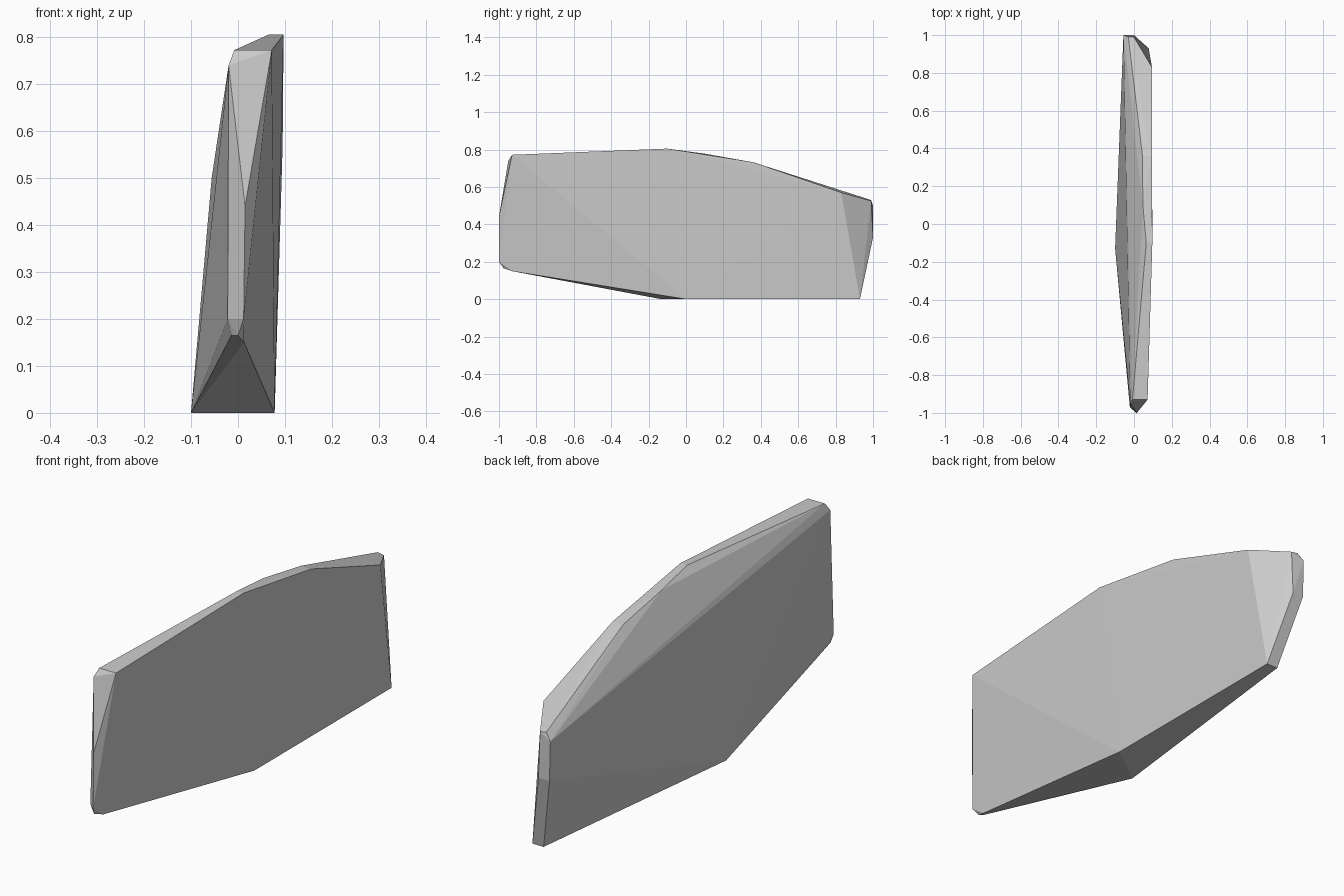
import bpy
import bmesh
from mathutils import Vector

default_cube = bpy.data.objects.get("Cube")
if default_cube:
    bpy.data.objects.remove(default_cube, do_unlink=True)


def make_material(name, colour):
    material = bpy.data.materials.new(name)
    material.use_nodes = True
    material.diffuse_color = colour
    shader = material.node_tree.nodes["Principled BSDF"]
    shader.inputs["Base Color"].default_value = colour
    shader.inputs["Roughness"].default_value = 0.9
    return material


def make_convex_block(name, corner_groups, material):
    """Wrap a flat-faced hull around groups of corner points."""
    mesh = bpy.data.meshes.new(name)
    bm = bmesh.new()
    for group in corner_groups:
        for corner in group:
            bm.verts.new(Vector(corner))
    hull = bmesh.ops.convex_hull(bm, input=bm.verts[:])
    # Drop corners that ended up inside the hull
    inner = [item for item in hull["geom_interior"] if isinstance(item, bmesh.types.BMVert)]
    bmesh.ops.delete(bm, geom=inner, context="VERTS")
    bmesh.ops.recalc_face_normals(bm, faces=bm.faces[:])
    bm.to_mesh(mesh)
    bm.free()
    for polygon in mesh.polygons:
        polygon.use_smooth = False
    mesh.materials.append(material)
    block = bpy.data.objects.new(name, mesh)
    bpy.context.scene.collection.objects.link(block)
    return block


# Broad left face of the slab
left_face = [
    (.072, -.93, .772), (.097, -.1, .805), (.095, .36, .732),
    (.095, .83, .57), (.078, .93, 0), (.078, 0, 0),
]

# Chipped upper edge along the right side
upper_edge = [
    (-.008, -.93, .772), (.02, -.42, .775), (.065, -.1, .805),
    (.047, .1, .778), (.045, .36, .732),
]

# Low right corners that tilt the slab outward
right_foot = [(-.1, -.13, 0), (.025, .93, 0)]

# Narrow front end with a rounded lower tip
front_end = [
    (-.02, -.95, .74), (-.022, -.97, .2), (.015, -1, .44),
    (.012, -1, .2), (.013, -.93, .15), (0, -.975, .165), (-.014, -.96, .165),
]

# Narrow back end
back_end = [
    (-.056, 1, .5), (-.03, .99, .53), (0, .99, .525),
    (-.052, 1, .33), (0, 1, .33),
]

stone = make_material("light grey stone", (.6, .6, .6, 1))
make_convex_block(
    "stone_slab",
    [left_face, upper_edge, right_foot, front_end, back_end],
    stone,
)
